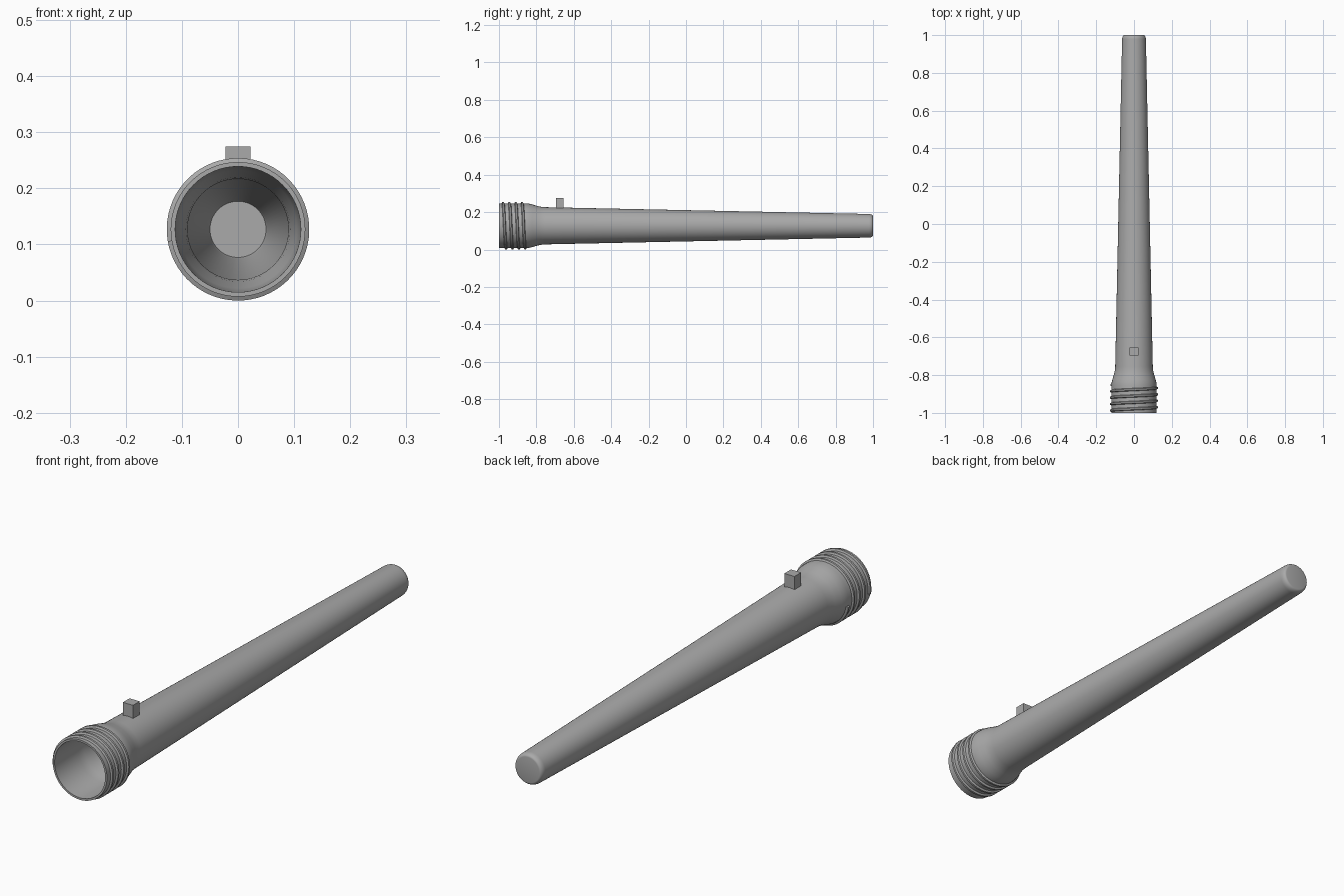
import bpy, bmesh, math

if "Cube" in bpy.data.objects:
    bpy.data.objects.remove(bpy.data.objects["Cube"])

CZ = 0.127   # height of the tube axis
SEG = 64

grey = bpy.data.materials.new("plain grey")
grey.diffuse_color = (0.40, 0.40, 0.40, 1)
grey.use_nodes = True
grey.node_tree.nodes["Principled BSDF"].inputs["Base Color"].default_value = grey.diffuse_color


def finish(name, bm, smooth=True):
    bmesh.ops.recalc_face_normals(bm, faces=bm.faces[:])
    me = bpy.data.meshes.new(name)
    bm.to_mesh(me)
    bm.free()
    ob = bpy.data.objects.new(name, me)
    bpy.context.collection.objects.link(ob)
    me.materials.append(grey)
    if smooth:
        bpy.ops.object.select_all(action='DESELECT')
        ob.select_set(True)
        bpy.context.view_layer.objects.active = ob
        bpy.ops.object.shade_smooth_by_angle(angle=math.radians(35))
    return ob


def on_axis(r, y, a):
    return (r * math.cos(a), y, CZ + r * math.sin(a))


# Hollow tapered tube: outer wall, rounded closed tip, mouth rim, inner bore
tip = [(0.0505 + 0.0125 * math.cos(t), 0.9775 + 0.0225 * math.sin(t))
       for t in [math.pi / 2 * i / 6 for i in range(7)]]
outer = [(0.120, -1.0), (0.120, -0.855), (0.118, -0.838), (0.114, -0.822),
         (0.106, -0.795), (0.102, -0.778), (0.0995, -0.755)] + tip
inner = [(0.050, 0.975), (0.053, 0.965), (0.090, -0.755), (0.093, -0.778),
         (0.105, -0.825), (0.109, -0.855), (0.112, -1.0)]
profile = outer + [(0.0, 1.0), None, (0.0, 0.975)] + inner + [outer[0]]

bm = bmesh.new()
rings = []
for p in profile:
    if p is None:
        rings.append(None)
    elif p[0] == 0:
        rings.append([bm.verts.new((0, p[1], CZ))] * SEG)
    else:
        rings.append([bm.verts.new(on_axis(p[0], p[1], 2 * math.pi * i / SEG))
                      for i in range(SEG)])
rings[-1] = rings[0]
for a, b in zip(rings, rings[1:]):
    if a is None or b is None:
        continue
    for i in range(SEG):
        j = (i + 1) % SEG
        quad = list(dict.fromkeys([a[i], a[j], b[j], b[i]]))
        bm.faces.new(quad)
finish("tube_body", bm)

# Helical screw thread around the mouth
TURNS, PITCH, START = 4, 0.034, math.radians(190)
section = [(0.118, -0.0085), (0.127, -0.004), (0.127, 0.004), (0.118, 0.0085)]
bm = bmesh.new()
prev = first = None
for i in range(TURNS * SEG + 1):
    a = START - 2 * math.pi * i / SEG
    y = -0.988 + PITCH * i / SEG
    ring = [bm.verts.new(on_axis(r, y + dy, a)) for r, dy in section]
    if prev:
        for k in range(4):
            n = (k + 1) % 4
            bm.faces.new([prev[k], prev[n], ring[n], ring[k]])
    else:
        first = ring
    prev = ring
bm.faces.new(first)
bm.faces.new(prev)
finish("screw_thread", bm)

# Small block on top of the tube
bm = bmesh.new()
bmesh.ops.create_cube(bm, size=1.0)
for v in bm.verts:
    v.co = (v.co.x * 0.045, -0.675 + v.co.y * 0.042, 0.245 + v.co.z * 0.06)
finish("top_block", bm, smooth=False)
